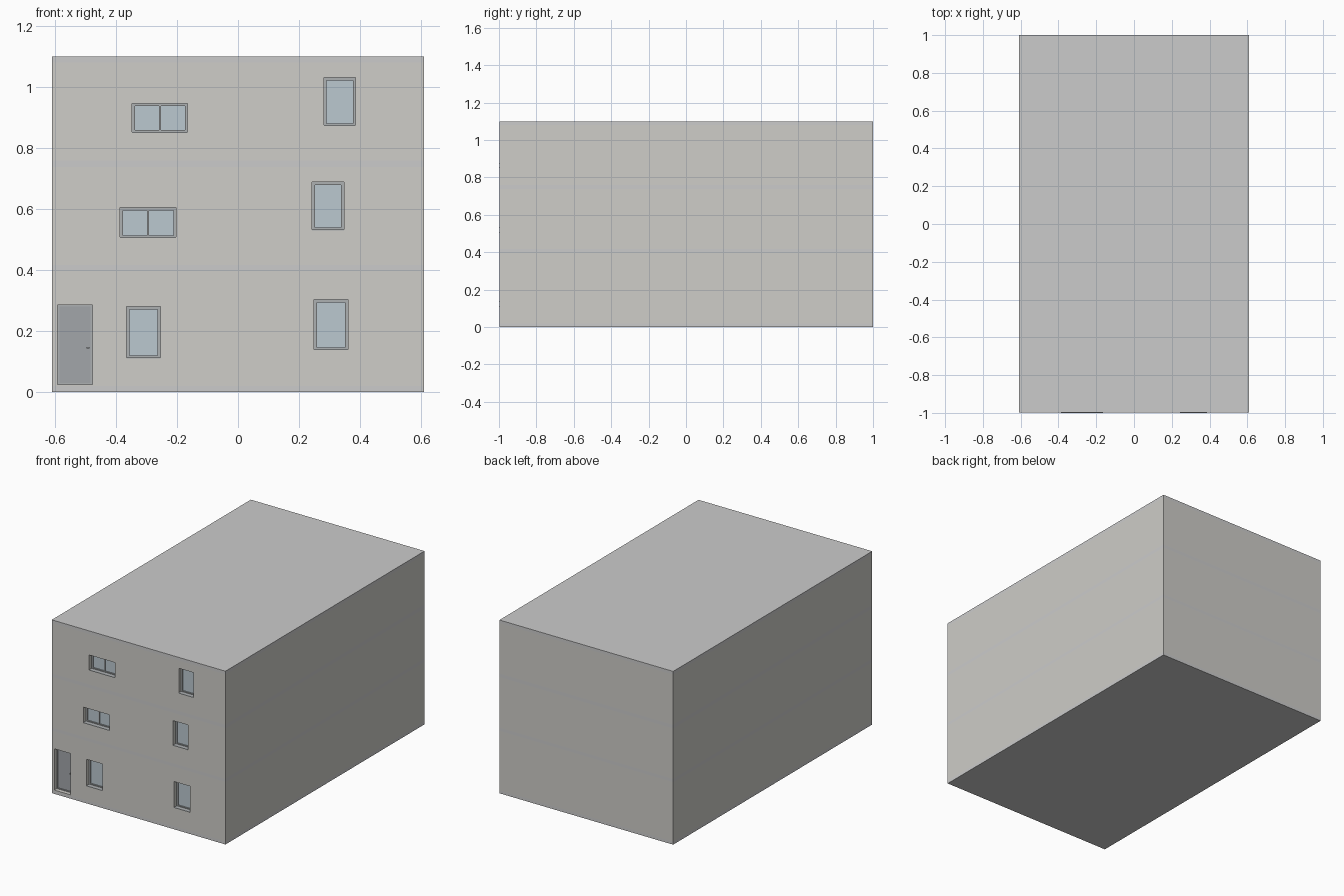
import bpy, bmesh
from mathutils import Matrix

if "Cube" in bpy.data.objects:
    bpy.data.objects.remove(bpy.data.objects["Cube"])

HX, FRONT, BACK = 0.61, -0.997, 1.0      # shell extents
WALL, RECESS = 0.06, 0.025               # wall thickness, window setback
SLABS = [(0, 0.02), (0.397, 0.417), (0.738, 0.76), (1.08, 1.10)]
# x0, x1, z0, z1, panes
WINDOWS = [(-0.365, -0.255, 0.11, 0.28, 1), (0.25, 0.36, 0.137, 0.303, 1),
           (-0.387, -0.203, 0.505, 0.605, 2), (0.243, 0.347, 0.53, 0.688, 1),
           (-0.347, -0.165, 0.85, 0.947, 2), (0.282, 0.386, 0.872, 1.031, 1)]
DOOR = (-0.592, -0.477, 0.024, 0.286)


def material(name, color):
    m = bpy.data.materials.new(name)
    m.diffuse_color = (*color, 1)
    m.use_nodes = True
    m.node_tree.nodes["Principled BSDF"].inputs["Base Color"].default_value = m.diffuse_color
    return m


WALL_MAT = material("plaster", (0.62, 0.61, 0.58))
SLAB_MAT = material("concrete", (0.56, 0.56, 0.55))
FRAME_MAT = material("frame_grey", (0.42, 0.44, 0.45))
GLASS_MAT = material("glass_blue", (0.50, 0.58, 0.63))
DOOR_MAT = material("door_grey", (0.36, 0.38, 0.40))


def boxes(name, ranges, mat=None):
    """One object from boxes given as (x0, x1, y0, y1, z0, z1)."""
    bm = bmesh.new()
    for x0, x1, y0, y1, z0, z1 in ranges:
        mtx = Matrix.Translation(((x0 + x1) / 2, (y0 + y1) / 2, (z0 + z1) / 2))
        mtx = mtx @ Matrix.Diagonal((x1 - x0, y1 - y0, z1 - z0, 1))
        bmesh.ops.create_cube(bm, size=1, matrix=mtx)
    me = bpy.data.meshes.new(name)
    bm.to_mesh(me)
    bm.free()
    ob = bpy.data.objects.new(name, me)
    bpy.context.collection.objects.link(ob)
    if mat:
        me.materials.append(mat)
    return ob


def cut(target, ranges):
    cutter = boxes("cutter", ranges)
    cutter.hide_render = True
    mod = target.modifiers.new("cut", 'BOOLEAN')
    mod.operation, mod.solver, mod.object = 'DIFFERENCE', 'EXACT', cutter
    bpy.context.view_layer.objects.active = target
    bpy.ops.object.modifier_apply(modifier=mod.name)
    bpy.data.objects.remove(cutter)


def border(x0, x1, z0, z1, y0, y1, w):
    """Four bars around an opening."""
    return [(x0, x0 + w, y0, y1, z0, z1), (x1 - w, x1, y0, y1, z0, z1),
            (x0 + w, x1 - w, y0, y1, z0, z0 + w), (x0 + w, x1 - w, y0, y1, z1 - w, z1)]


# floor slabs and roof
for name, (z0, z1) in zip(("ground_slab", "first_floor_slab", "second_floor_slab", "roof_slab"), SLABS):
    boxes(name, [(-HX, HX, FRONT, BACK, z0, z1)], SLAB_MAT)

# hollow storey walls with openings
openings = [w[:4] for w in WINDOWS] + [DOOR]
for i in range(3):
    z0, z1 = SLABS[i][1], SLABS[i + 1][0]
    walls = boxes(f"storey_{i + 1}_walls", [(-HX, HX, FRONT, BACK, z0, z1)], WALL_MAT)
    cut(walls, [(-HX + WALL, HX - WALL, FRONT + WALL, BACK - WALL, z0 - 0.01, z1 + 0.01)])
    cut(walls, [(a, b, FRONT - 0.05, FRONT + WALL + 0.02, c, d)
                for a, b, c, d in openings if z0 <= c < z1])

# windows: frame, mullion, glass and thin projecting sill
for i, (x0, x1, z0, z1, panes) in enumerate(WINDOWS, 1):
    y, w = FRONT + RECESS, 0.009
    bars = border(x0, x1, z0, z1, y, y + 0.02, w)
    if panes == 2:
        c = (x0 + x1) / 2
        bars.append((c - 0.003, c + 0.003, y, y + 0.02, z0 + w, z1 - w))
    boxes(f"window_{i}_frame", bars, FRAME_MAT)
    boxes(f"window_{i}_glass", [(x0 + w, x1 - w, y + 0.006, y + 0.012, z0 + w, z1 - w)], GLASS_MAT)
    boxes(f"window_{i}_sill", [(x0, x1, -1.0, y, z0, z0 + 0.003)], FRAME_MAT)

# entrance door
x0, x1, z0, z1 = DOOR
y = FRONT + RECESS
boxes("door_frame", border(x0, x1, z0, z1, y, y + 0.025, 0.006), FRAME_MAT)
boxes("door_leaf", [(x0 + 0.006, x1 - 0.006, y + 0.004, y + 0.02, z0 + 0.006, z1 - 0.006)], DOOR_MAT)
boxes("door_handle", [(x1 - 0.02, x1 - 0.010, y - 0.006, y + 0.004, 0.142, 0.148)], FRAME_MAT)
